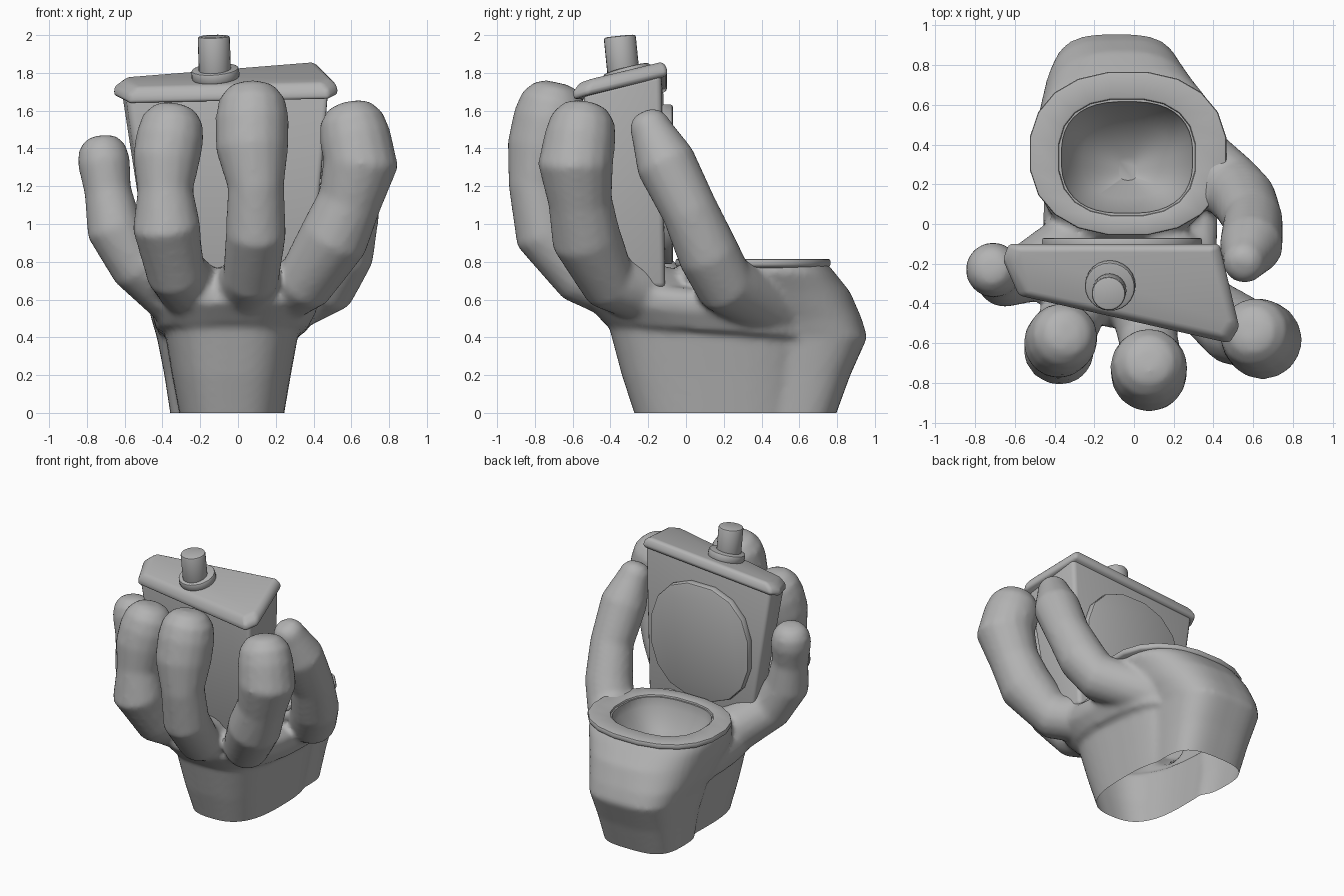
import bpy, bmesh, math
from mathutils import Vector

old = bpy.data.objects.get("Cube")
if old:
    bpy.data.objects.remove(old, do_unlink=True)

gray = bpy.data.materials.new("plain_gray")
gray.use_nodes = True
gray.diffuse_color = (0.45, 0.45, 0.45, 1)
gray.node_tree.nodes["Principled BSDF"].inputs["Base Color"].default_value = gray.diffuse_color


def loft(bm, rings, caps=True):
    """Skin a run of equal-length rings, optionally closing the ends."""
    vs = [[bm.verts.new(p) for p in ring] for ring in rings]
    n = len(vs[0])
    for a, b in zip(vs, vs[1:]):
        for i in range(n):
            bm.faces.new((a[i], a[(i + 1) % n], b[(i + 1) % n], b[i]))
    if caps:
        bm.faces.new(vs[0])
        bm.faces.new(vs[-1])


def make(name, bm):
    bmesh.ops.recalc_face_normals(bm, faces=bm.faces)
    mesh = bpy.data.meshes.new(name)
    bm.to_mesh(mesh)
    bm.free()
    ob = bpy.data.objects.new(name, mesh)
    bpy.context.collection.objects.link(ob)
    mesh.materials.append(gray)
    return ob


def bevel(ob, width, segments=3):
    mod = ob.modifiers.new("bevel", "BEVEL")
    mod.width, mod.segments, mod.limit_method = width, segments, "ANGLE"


def finish(ob, angle=40):
    bpy.ops.object.select_all(action="DESELECT")
    ob.select_set(True)
    bpy.context.view_layer.objects.active = ob
    bpy.ops.object.convert(target="MESH")
    bpy.ops.object.shade_smooth_by_angle(angle=math.radians(angle))


def oval(z, x0, x1, y0, y1, power=2.6, n=40, tilt=0.0):
    """Rounded outline filling a box, optionally sloping along y."""
    ring = []
    for i in range(n):
        t = math.tau * (i + 0.5) / n
        c, s = math.cos(t), math.sin(t)
        dx = math.copysign(abs(c) ** (2 / power), c) * (x1 - x0) / 2
        dy = math.copysign(abs(s) ** (2 / power), s) * (y1 - y0) / 2
        ring.append(Vector(((x0 + x1) / 2 + dx, (y0 + y1) / 2 + dy, z + tilt * dy)))
    return ring


def tube(bm, path):
    """Round limb along (x, y, z, radius) stations, with a blunt domed tip at the start."""
    pts = [Vector(p[:3]) for p in path]
    rad = [p[3] for p in path]
    tip = (pts[0] - pts[1]).normalized()
    dome = [(math.sin(a), math.cos(a) ** 0.65) for a in (1.4, 1.05, 0.55)]
    stations = [(pts[0] + tip * rad[0] * s, rad[0] * c) for s, c in dome]
    stations += list(zip(pts, rad))
    rings = []
    for i, (p, r) in enumerate(stations):
        d = (stations[max(i - 1, 0)][0] - stations[min(i + 1, len(stations) - 1)][0]).normalized()
        u = Vector((0, 1, 0)).cross(d).normalized()
        v = d.cross(u)
        rings.append([p + (u * math.cos(k * math.tau / 16) + v * math.sin(k * math.tau / 16)) * r
                      for k in range(16)])
    loft(bm, rings)


# Five fingers
fingers = {
    "little": [(-.71, -.23, 1.33, .14), (-.69, -.25, 1.18, .125), (-.655, -.27, .98, .15),
               (-.54, -.25, .79, .15), (-.3, -.1, .6, .17)],
    "ring": [(-.36, -.575, 1.46, .18), (-.38, -.6, 1.34, .178), (-.385, -.63, 1.18, .148),
             (-.38, -.64, .99, .18), (-.33, -.5, .75, .16), (-.2, -.2, .6, .18)],
    "middle": [(.075, -.72, 1.56, .195), (.075, -.755, 1.4, .193), (.095, -.79, 1.2, .15),
               (.095, -.75, .95, .16), (.07, -.57, .73, .15), (0, -.2, .6, .18)],
    "index": [(.62, -.56, 1.46, .19), (.65, -.585, 1.32, .2), (.59, -.56, 1.12, .17),
              (.51, -.53, .93, .185), (.36, -.41, .7, .16), (.15, -.1, .6, .17)],
    "thumb": [(.56, -.18, 1.49, .115), (.59, -.11, 1.33, .16), (.6, .02, 1.07, .15),
              (.555, .12, .84, .165), (.48, .2, .69, .165), (.2, .45, .55, .16)],
}
bm = bmesh.new()
for path in fingers.values():
    tube(bm, path)

# Palm, sloping down toward the back
loft(bm, [oval(z, *box, tilt=-.07) for z, *box in (
    (.43, -.43, .36, -.43, .72), (.54, -.46, .42, -.53, .66),
    (.62, -.44, .42, -.52, .5), (.67, -.4, .37, -.42, .2))])

# Wrist and bowl column, running past the floor so they can be trimmed open
loft(bm, [oval(z, *box) for z, *box in (
    (-.06, -.3, .235, -.255, .62, 2.8), (.2, -.35, .28, -.34, .66, 2.8),
    (.5, -.4, .335, -.42, .7, 2.8))])
loft(bm, [oval(z, *box) for z, *box in (
    (-.06, -.35, .2, .3, .775, 3.2), (.2, -.39, .225, .26, .87, 3.2),
    (.4, -.43, .25, .18, .96, 3.2), (.5, -.46, .29, .05, .93, 3),
    (.64, -.49, .37, -.1, .87), (.74, -.5, .43, -.08, .79), (.8, -.48, .42, -.03, .74))])
hand = make("hand_and_bowl", bm)
remesh = hand.modifiers.new("fuse", "REMESH")
remesh.mode, remesh.voxel_size, remesh.use_smooth_shade = "VOXEL", 0.02, True
relax = hand.modifiers.new("relax", "SMOOTH")
relax.factor, relax.iterations = 0.5, 6

# Hollow of the bowl
bm = bmesh.new()
loft(bm, [oval(z, *box) for z, *box in (
    (.44, -.08, .02, .22, .34), (.6, -.26, .19, .13, .5),
    (.73, -.36, .29, .06, .61), (.95, -.38, .31, .04, .63))])
cutter = make("bowl_cutter", bm)
cutter.hide_render = True
cut = hand.modifiers.new("hollow", "BOOLEAN")
cut.object, cut.operation, cut.solver = cutter, "DIFFERENCE", "EXACT"
finish(hand, 50)
bpy.data.objects.remove(cutter, do_unlink=True)

# Trim the underside open at floor level
bm = bmesh.new()
bm.from_mesh(hand.data)
bmesh.ops.bisect_plane(bm, geom=bm.verts[:] + bm.edges[:] + bm.faces[:], plane_co=(0, 0, 0),
                       plane_no=(0, 0, 1), clear_inner=True)
bm.to_mesh(hand.data)
bm.free()

# Seat ring
bm = bmesh.new()
outer, inner = (-.53, .47, -.06, .77, 2.3), (-.38, .31, .04, .63, 2.5)
loft(bm, [oval(z, *box, n=20) for z, box in
          ((.775, outer), (.815, outer), (.815, inner), (.74, inner), (.775, outer))], False)
bmesh.ops.remove_doubles(bm, verts=bm.verts, dist=0.0001)
seat = make("seat", bm)
bevel(seat, 0.012, 2)
finish(seat)


# Tank and its sloping lid
def slope(x, y, lift=0.0):
    return Vector((x, y, 1.66 + lift + .08 * (x - .5) + .26 * (y + .6)))


bm = bmesh.new()
bottom = [Vector((x, y, .66)) for x, y in ((-.43, -.28), (.39, -.43), (.39, -.11), (-.46, -.11))]
top = [slope(x, y, .02) for x, y in ((-.59, -.33), (.48, -.55), (.43, -.13), (-.62, -.12))]
loft(bm, [bottom, top])
tank = make("tank", bm)
bevel(tank, 0.03)
finish(tank)

corners = [Vector(c) for c in ((-.66, -.18), (-.58, -.36), (.48, -.6), (.53, -.52),
                               (.43, -.1), (-.63, -.1))]


def lid_ring(lift, inset):
    return [slope(c.x * (1 - inset), c.y + (-.3 - c.y) * inset * 1.5, lift) for c in corners]


bm = bmesh.new()
loft(bm, [lid_ring(0, 0), lid_ring(.045, 0), lid_ring(.085, .08)])
lid = make("tank_lid", bm)
bevel(lid, 0.02)
finish(lid)

# Oval cover resting against the back of the tank
bm = bmesh.new()
loft(bm, [[Vector((p.x, y, p.y)) for p in oval(0, -.47, .35, .78, 1.64, 2.3, n=16)]
          for y in (-.13, -.07)])
cover = make("seat_cover", bm)
bevel(cover, 0.012, 2)
finish(cover)

# Flush button: the collar lies on the lid, the plunger stands more upright
for name, radius, depth, centre, axis in (
        ("button_collar", .127, .055, slope(-.12, -.31, .11), (-.08, -.26, 1)),
        ("button", .085, .22, Vector((-.125, -.34, 1.885)), (-.03, -.1, 1))):
    bm = bmesh.new()
    bmesh.ops.create_cone(bm, cap_ends=True, segments=24, radius1=radius, radius2=radius,
                          depth=depth)
    part = make(name, bm)
    part.rotation_euler = Vector(axis).to_track_quat("Z", "Y").to_euler()
    part.location = centre
    bevel(part, 0.012, 2)
    finish(part)
